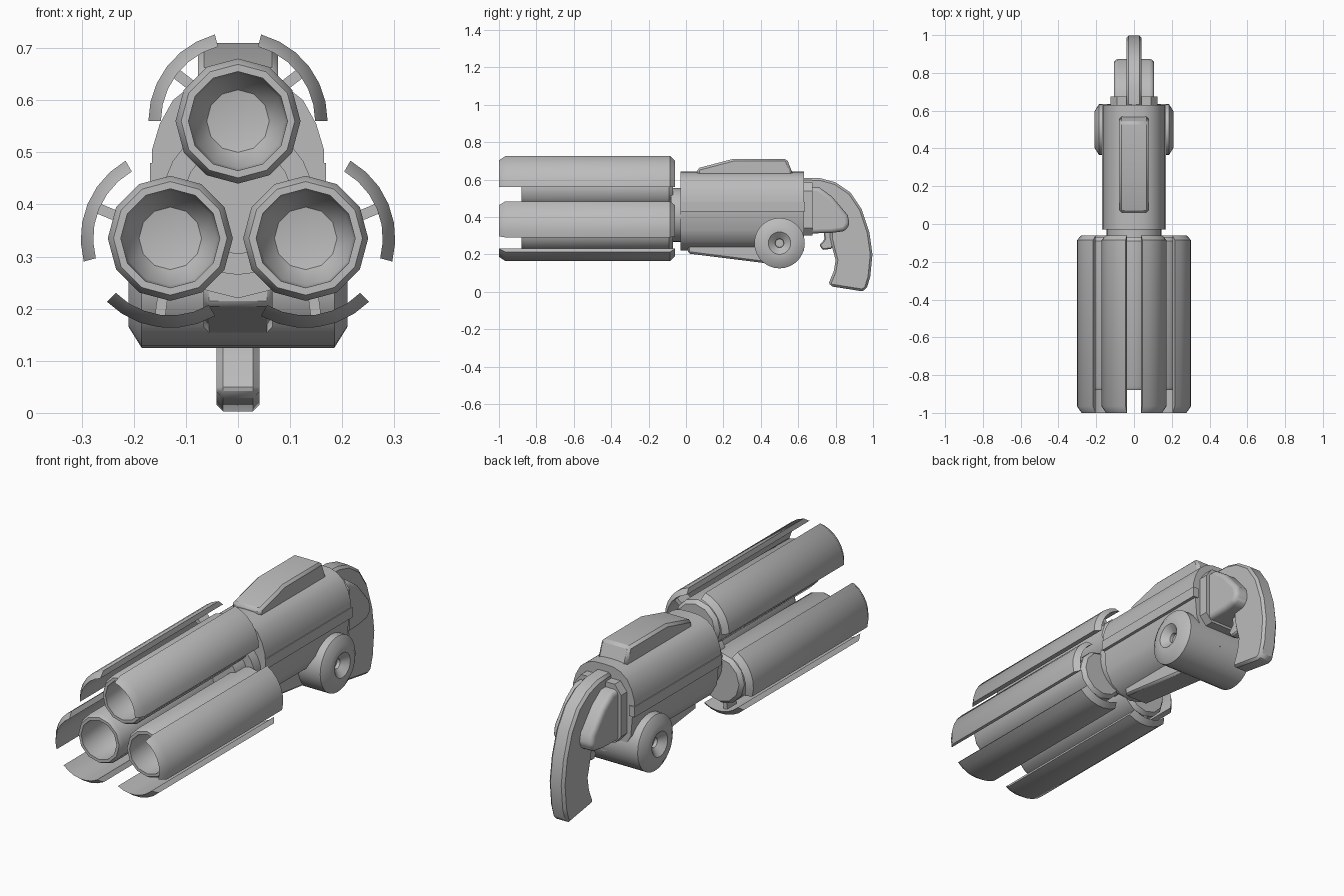
import bpy, bmesh, math
from mathutils import Vector, Matrix

if "Cube" in bpy.data.objects:
    bpy.data.objects.remove(bpy.data.objects["Cube"])

grey = bpy.data.materials.new("gunmetal grey")
grey.diffuse_color = (0.5, 0.5, 0.5, 1)
grey.use_nodes = True
grey.node_tree.nodes["Principled BSDF"].inputs["Base Color"].default_value = grey.diffuse_color


def finish(name, bm, bevel=0, segments=1, angle=35):
    bmesh.ops.remove_doubles(bm, verts=bm.verts, dist=1e-5)
    bmesh.ops.recalc_face_normals(bm, faces=bm.faces)
    me = bpy.data.meshes.new(name)
    bm.to_mesh(me)
    bm.free()
    me.materials.append(grey)
    ob = bpy.data.objects.new(name, me)
    bpy.context.collection.objects.link(ob)
    bpy.ops.object.select_all(action='DESELECT')
    ob.select_set(True)
    bpy.context.view_layer.objects.active = ob
    if bevel:
        m = ob.modifiers.new("bevel", 'BEVEL')
        m.width, m.segments, m.limit_method = bevel, segments, 'ANGLE'
        m.angle_limit = math.radians(40)
    bpy.ops.object.shade_smooth_by_angle(angle=math.radians(angle))
    return ob


def sweep(name, section, centre, a0, a1, steps, closed=False, turn=None):
    """Sweep a (radius, y) section around a y-directed axis at (x, z), degrees."""
    full = abs(a1 - a0) >= 360
    bm = bmesh.new()
    rings = []
    for i in range(steps if full else steps + 1):
        a = math.radians(a0 + (a1 - a0) * i / steps)
        rings.append([bm.verts.new((centre[0] + r * math.cos(a), y, centre[1] + r * math.sin(a)))
                      for r, y in section])
    n = len(section)
    for i in range(steps):
        p, q = rings[i], rings[(i + 1) % len(rings)]
        for j in range(n if closed else n - 1):
            k = (j + 1) % n
            bm.faces.new((p[j], p[k], q[k], q[j]))
    if not full:
        bm.faces.new(rings[0])
        bm.faces.new(rings[-1])
    if turn:
        bmesh.ops.transform(bm, matrix=turn, verts=bm.verts)
    bmesh.ops.dissolve_degenerate(bm, dist=1e-5, edges=bm.edges)
    return finish(name, bm)


def prism(name, pts, lo, hi, axis, bevel=0, segments=1, angle=35):
    """Extrude an outline along x (points y,z) or along y (points x,z)."""
    bm = bmesh.new()
    place = (lambda p, t: (t, p[0], p[1])) if axis == 'x' else (lambda p, t: (p[0], t, p[1]))
    ends = [[bm.verts.new(place(p, t)) for p in pts] for t in (lo, hi)]
    for e in ends:
        bm.faces.new(e)
    for i in range(len(pts)):
        j = (i + 1) % len(pts)
        bm.faces.new((ends[0][i], ends[0][j], ends[1][j], ends[1][i]))
    return finish(name, bm, bevel, segments, angle)


def mirrored(half):
    return half + [(-x, z) for x, z in reversed(half) if x > 0]


# Three barrels, each with two curved shields and their struts
HUB = (0, 0.41)
for n, deg in enumerate((90, -30, 210)):
    a = math.radians(deg)
    c = (HUB[0] + 0.15 * math.cos(a), HUB[1] + 0.15 * math.sin(a))
    sweep(f"barrel_{n}", [(0, -0.62), (0.06, -0.63), (0.09, -0.67), (0.095, -0.88), (0.109, -0.88),
                          (0.12, -0.86), (0.12, -0.09), (0.105, -0.07), (0, -0.07)],
          c, 0, 360, 12)
    for s in (-1, 1):
        sweep(f"shield_{n}_{'left' if s > 0 else 'right'}",
              [(0.148, -1), (0.172, -0.965), (0.172, -0.085), (0.148, -0.06)],
              c, deg + s * 15, deg + s * 90, 6, closed=True)
        mid = math.radians(deg + s * 52.5)
        d, t = Vector((math.cos(mid), math.sin(mid))), Vector((-math.sin(mid), math.cos(mid)))
        base = Vector(c)
        prism(f"strut_{n}_{'left' if s > 0 else 'right'}",
              [tuple(base + d * r + t * w) for r, w in ((0.1, -0.01), (0.152, -0.01), (0.152, 0.01), (0.1, 0.01))],
              -0.16, -0.09, 'y')

# Hub joining the barrels to the body
sweep("hub_core", [(0, -0.16), (0.105, -0.16), (0.105, -0.08), (0.145, -0.08), (0.145, -0.02), (0, -0.02)],
      HUB, 0, 360, 24)

# Body: rounded upper shell, lower shell, side rails
prism("upper_body", mirrored([(0.165, 0.43), (0.165, 0.505), (0.15, 0.555), (0.125, 0.6), (0.09, 0.628), (0.05, 0.641), (0, 0.643)]),
      -0.03, 0.63, 'y')
prism("lower_body", mirrored([(0, 0.22), (0.06, 0.235), (0.11, 0.27), (0.145, 0.33), (0.155, 0.44)]),
      -0.03, 0.63, 'y')
for s in (-1, 1):
    prism("side_rail", [(s * 0.14, 0.43), (s * 0.169, 0.43), (s * 0.169, 0.48), (s * 0.14, 0.48)], -0.03, 0.635, 'y')

# Top cover and sloping underside block
prism("top_cover", [(0.06, 0.62), (0.06, 0.66), (0.25, 0.71), (0.54, 0.71), (0.575, 0.62)], -0.077, 0.077, 'x', 0.012)
prism("under_block", [(0.01, 0.27), (0.01, 0.205), (0.45, 0.15), (0.5, 0.27)], -0.066, 0.066, 'x', 0.01)

# Cross drum with dished ends
sweep("cross_drum", [(0, -0.165), (0.022, -0.165), (0.024, -0.18), (0.06, -0.21), (0.095, -0.21), (0.135, -0.185),
                     (0.135, 0.185), (0.095, 0.21), (0.06, 0.21), (0.024, 0.18), (0.022, 0.165), (0, 0.165)],
      (0, 0), 0, 360, 28,
      turn=Matrix.Translation((0, 0.5, 0.26)) @ Matrix.Rotation(math.pi / 2, 4, 'Z'))

# Rear plate and rounded rear housing
prism("rear_plate", mirrored([(0.09, 0.3), (0.125, 0.34), (0.125, 0.54), (0.09, 0.585)]), 0.6, 0.675, 'y')
prism("rear_housing", [(0.6, 0.31), (0.6, 0.56), (0.71, 0.56), (0.78, 0.51), (0.865, 0.41), (0.875, 0.36), (0.85, 0.325), (0.78, 0.315)],
      -0.107, 0.107, 'x', 0.045, 4, 60)

# Curved grip with trigger
prism("grip", [(0.62, 0.61), (0.72, 0.607), (0.8, 0.585), (0.88, 0.53), (0.94, 0.44), (0.98, 0.32), (0.997, 0.2),
               (0.985, 0.08), (0.965, 0.015), (0.94, 0.003), (0.77, 0.03), (0.765, 0.05), (0.79, 0.11), (0.8, 0.17),
               (0.785, 0.225), (0.77, 0.29), (0.77, 0.45), (0.62, 0.5)], -0.041, 0.041, 'x', 0.012)
prism("trigger", [(0.735, 0.34), (0.74, 0.28), (0.713, 0.25), (0.73, 0.224), (0.78, 0.23), (0.82, 0.34)],
      -0.022, 0.022, 'x', 0.006)
